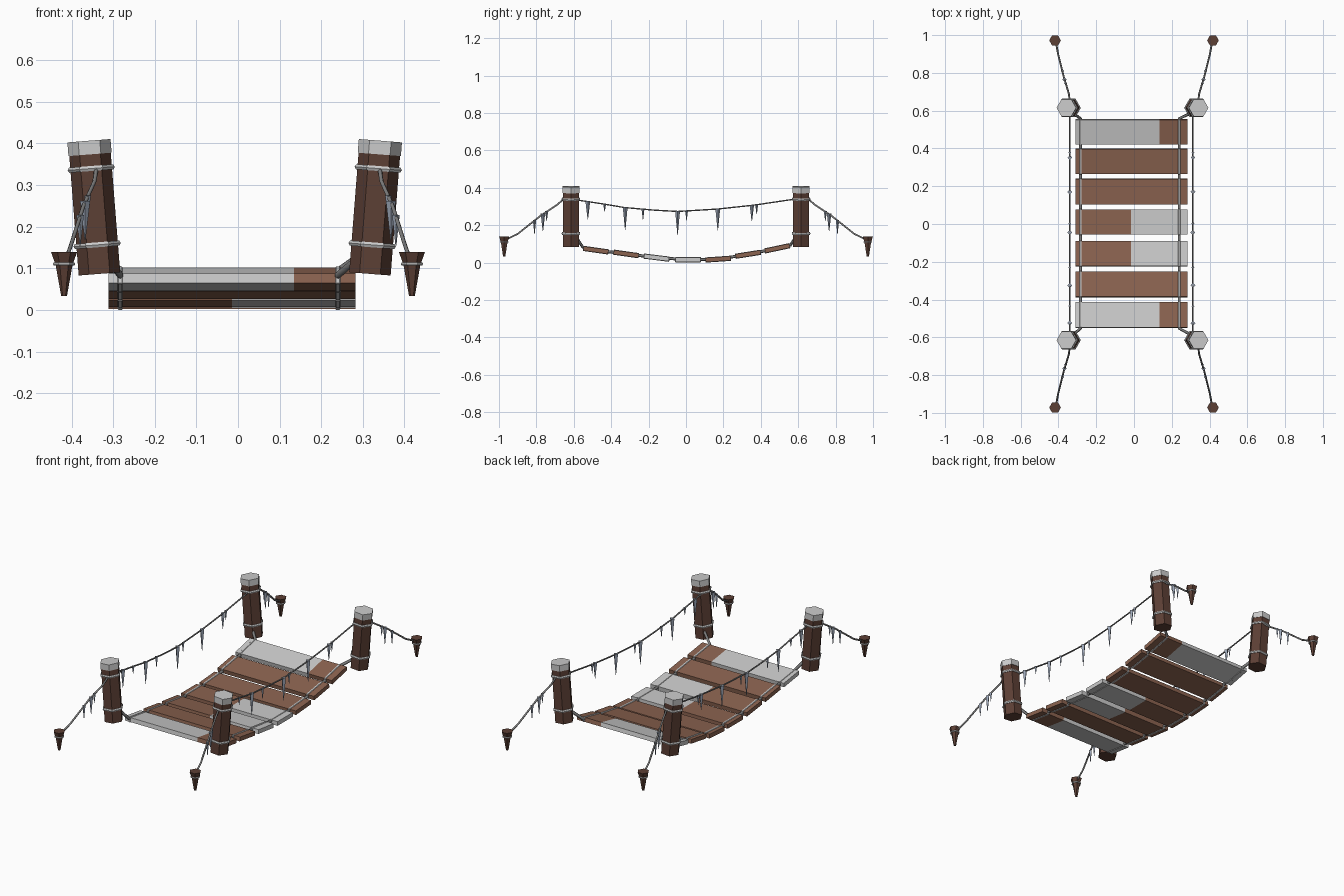
import bpy, bmesh, math
from mathutils import Vector, Matrix

if "Cube" in bpy.data.objects:
    bpy.data.objects.remove(bpy.data.objects["Cube"])


def material(name, rgb):
    m = bpy.data.materials.new(name)
    m.diffuse_color = (*rgb, 1)
    m.use_nodes = True
    m.node_tree.nodes["Principled BSDF"].inputs["Base Color"].default_value = m.diffuse_color
    return m


WOOD = material("dark_wood", (0.107, 0.05, 0.035))
PLANK = material("plank_wood", (0.26, 0.125, 0.08))
ICE = material("ice", (0.33, 0.38, 0.47))
ROPE = material("rope", (0.2, 0.2, 0.2))


def finish(name, bm, mat=None, matrix=Matrix()):
    bmesh.ops.recalc_face_normals(bm, faces=bm.faces[:])
    me = bpy.data.meshes.new(name)
    bm.to_mesh(me)
    bm.free()
    ob = bpy.data.objects.new(name, me)
    bpy.context.collection.objects.link(ob)
    ob.matrix_world = matrix
    if mat:
        me.materials.append(mat)
    return ob


def loft(name, rings, n, mat=None, matrix=Matrix(), closed=False):
    """Stack of n-sided (radius, z) rings; closed joins last to first."""
    bm = bmesh.new()
    loops = [[bm.verts.new((r * math.cos(k * math.tau / n), r * math.sin(k * math.tau / n), z))
              for k in range(n)] for r, z in rings]
    pairs = list(zip(loops, loops[1:]))
    if closed:
        pairs.append((loops[-1], loops[0]))
    else:
        bm.faces.new(loops[0])
        bm.faces.new(loops[-1])
    for a, b in pairs:
        for k in range(n):
            j = (k + 1) % n
            bm.faces.new((a[k], a[j], b[j], b[k]))
    return finish(name, bm, mat, matrix)


def band(name, radius, z, tube, matrix):
    prof = [(radius + tube * math.cos(a * math.tau / 6), z + tube * math.sin(a * math.tau / 6))
            for a in range(6)]
    loft(name, prof, 6, None, matrix, closed=True)


def box(name, x0, x1, depth, height, mat, matrix, bevel=0.0):
    bm = bmesh.new()
    bmesh.ops.create_cube(bm, size=1)
    for v in bm.verts:
        v.co = Vector(((x0 + x1) / 2 + v.co.x * (x1 - x0), v.co.y * depth, v.co.z * height))
    if bevel:
        bmesh.ops.bevel(bm, geom=bm.edges[:], offset=bevel, segments=1, affect='EDGES')
    finish(name, bm, mat, matrix)


def rope(name, pts, radius):
    cu = bpy.data.curves.new(name, 'CURVE')
    cu.dimensions = '3D'
    cu.bevel_depth = radius
    cu.bevel_resolution = 1
    cu.use_fill_caps = True
    sp = cu.splines.new('POLY')
    sp.points.add(len(pts) - 1)
    for p, co in zip(sp.points, pts):
        p.co = (*co, 1)
    ob = bpy.data.objects.new(name, cu)
    bpy.context.collection.objects.link(ob)
    cu.materials.append(ROPE)
    bpy.ops.object.select_all(action='DESELECT')
    ob.select_set(True)
    bpy.context.view_layer.objects.active = ob
    bpy.ops.object.convert(target='MESH')


def sample(pts, y):
    """Point on a polyline at a given y."""
    for a, b in zip(pts, pts[1:]):
        if min(a[1], b[1]) <= y <= max(a[1], b[1]):
            return Vector(a).lerp(Vector(b), (y - a[1]) / (b[1] - a[1]))


def icicle(pts, y, length, r):
    loft("icicle", [(0.0012, -length), (r, 0.003)], 4, ICE, Matrix.Translation(sample(pts, y)))


# Deck planks: y, z, slope in degrees, snow side
DECK = [(-0.482, 0.068, -8, 'L'), (-0.32, 0.048, -8, ''), (-0.157, 0.028, -7, 'R'),
        (0.011, 0.017, 0, 'R'), (0.172, 0.020, 4, ''), (0.332, 0.046, 9, ''),
        (0.488, 0.078, 12, 'L')]
X0, X1, D, H = -0.311, 0.282, 0.134, 0.023
for y, z, slope, snow in DECK:
    m = Matrix.Translation((0, y, z)) @ Matrix.Rotation(math.radians(slope), 4, 'X')
    if snow == 'L':
        box("plank_snow", X0, 0.135, D, H, None, m)
        box("plank", 0.135, X1, D, H, PLANK, m)
    elif snow == 'R':
        box("plank", X0, -0.015, D, H, PLANK, m)
        box("plank_snow", -0.015, X1, D, H, None, m)
    else:
        box("plank", X0, X1, D, H, PLANK, m)
    # rope lashings round each plank
    for x in (-0.283, 0.24):
        box("plank_lashing", x - 0.006, x + 0.006, D + 0.004, H + 0.005, None, m, 0.002)

# Hand rail sag and its icicles (y, length, radius)
RAIL = [(-0.575, 0.335), (-0.435, 0.314), (-0.33, 0.296), (-0.17, 0.282), (-0.045, 0.275),
        (0.17, 0.288), (0.365, 0.309), (0.575, 0.34)]
DRIPS = [(-0.525, 0.095, 0.013), (-0.435, 0.04, 0.008), (-0.325, 0.12, 0.013),
         (-0.23, 0.055, 0.008), (-0.045, 0.125, 0.013), (0.003, 0.05, 0.008),
         (0.17, 0.115, 0.013), (0.352, 0.085, 0.012), (0.378, 0.05, 0.008)]

for s, px, rail_x, deck_x in ((-1, -0.333, -0.34, -0.283), (1, 0.317, 0.312, 0.24)):
    # deck rope with ends tied up to the posts
    line = [(deck_x, y, z) for y, z, *_ in DECK]
    line = ([(px, -0.595, 0.15), (deck_x, -0.553, 0.085)] + line
            + [(deck_x, 0.558, 0.095), (px, 0.595, 0.15)])
    rope("deck_rope", line, 0.008)
    rail = [(rail_x, y, z) for y, z in RAIL]
    rope("hand_rope", rail, 0.004)
    for d in DRIPS:
        icicle(rail, *d)

    for e in (-1, 1):
        # leaning post with snow cap and two rope bands
        m = (Matrix.Translation((px, e * 0.615, 0.088))
             @ Matrix.Rotation(s * math.radians(4.5), 4, 'Y'))
        loft("post", [(0.05, 0), (0.05, 0.288)], 6, WOOD, m)
        loft("post_snow", [(0.052, 0.288), (0.052, 0.321)], 6, None, m)
        band("post_upper_band", 0.05, 0.254, 0.007, m)
        band("post_lower_band", 0.05, 0.07, 0.007, m)

        # ground peg with its band
        m = Matrix.Translation((s * 0.418, e * 0.972, 0))
        loft("peg", [(0.007, 0.035), (0.02, 0.108), (0.031, 0.14)], 6, WOOD, m)
        band("peg_band", 0.023, 0.112, 0.004, m)

        # guy rope with icicles
        guy = [(s * 0.34, e * 0.65, 0.345), (s * 0.345, e * 0.69, 0.31),
               (s * 0.372, e * 0.78, 0.25), (s * 0.402, e * 0.9, 0.155),
               (s * 0.412, e * 0.955, 0.128)]
        rope("guy_rope", guy, 0.005)
        for y, length, r in ((0.745, 0.05, 0.008), (0.765, 0.09, 0.012), (0.81, 0.07, 0.009)):
            icicle(guy, e * y, length, r)

# Rest the model on the ground
bpy.context.view_layer.update()
obs = list(bpy.context.scene.objects)
low = min((o.matrix_world @ v.co).z for o in obs for v in o.data.vertices)
for o in obs:
    o.matrix_world = Matrix.Translation((0, 0, -low)) @ o.matrix_world
